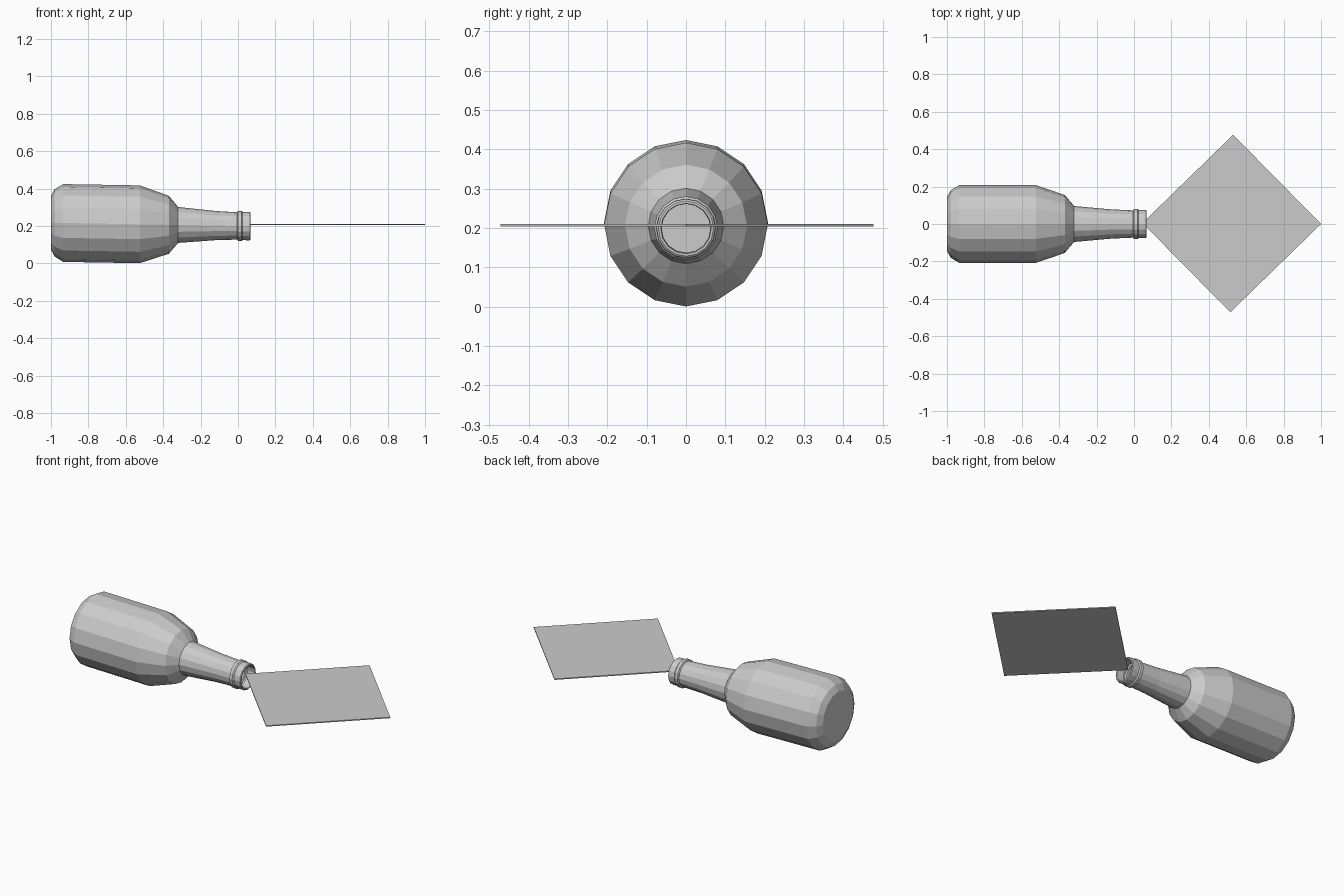
import bpy, bmesh
from math import sin, cos, pi

if "Cube" in bpy.data.objects:
    bpy.data.objects.remove(bpy.data.objects["Cube"])

SIDES = 16


def add_object(name, bm):
    bmesh.ops.recalc_face_normals(bm, faces=bm.faces)
    mesh = bpy.data.meshes.new(name)
    bm.to_mesh(mesh)
    bm.free()
    obj = bpy.data.objects.new(name, mesh)
    bpy.context.collection.objects.link(obj)
    return obj


def axis_z(x):
    # The bottle tips very slightly downward toward its mouth
    return 0.2 - 0.017 * x


# Bottle: profile of (x, radius) from base to inside of the open mouth
profile = [(-1.0, 0.145), (-0.98, 0.18), (-0.935, 0.208), (-0.525, 0.208),
           (-0.37, 0.155), (-0.32, 0.096), (-0.12, 0.078), (-0.005, 0.073),
           (0.0, 0.081), (0.018, 0.081), (0.025, 0.075), (0.055, 0.076),
           (0.064, 0.075), (0.068, 0.070), (0.068, 0.064), (0.02, 0.062)]
bm = bmesh.new()
rings = []
for x, r in profile:
    rings.append([bm.verts.new((x, r * sin(2 * pi * i / SIDES),
                                axis_z(x) + r * cos(2 * pi * i / SIDES)))
                  for i in range(SIDES)])
for a, b in zip(rings, rings[1:]):
    for i in range(SIDES):
        j = (i + 1) % SIDES
        bm.faces.new((a[i], a[j], b[j], b[i]))
bm.faces.new(rings[0])
add_object("bottle", bm)

# Sheet: thin square slab with one corner tucked into the mouth
bm = bmesh.new()
corners = [(0.045, 0.005), (0.515, -0.472), (1.0, 0.0), (0.53, 0.477)]
face = bm.faces.new([bm.verts.new((x, y, 0.204)) for x, y in corners])
top = bmesh.ops.extrude_face_region(bm, geom=[face], use_keep_orig=True)
bmesh.ops.translate(bm, vec=(0, 0, 0.006),
                    verts=[v for v in top["geom"] if isinstance(v, bmesh.types.BMVert)])
add_object("sheet", bm)
